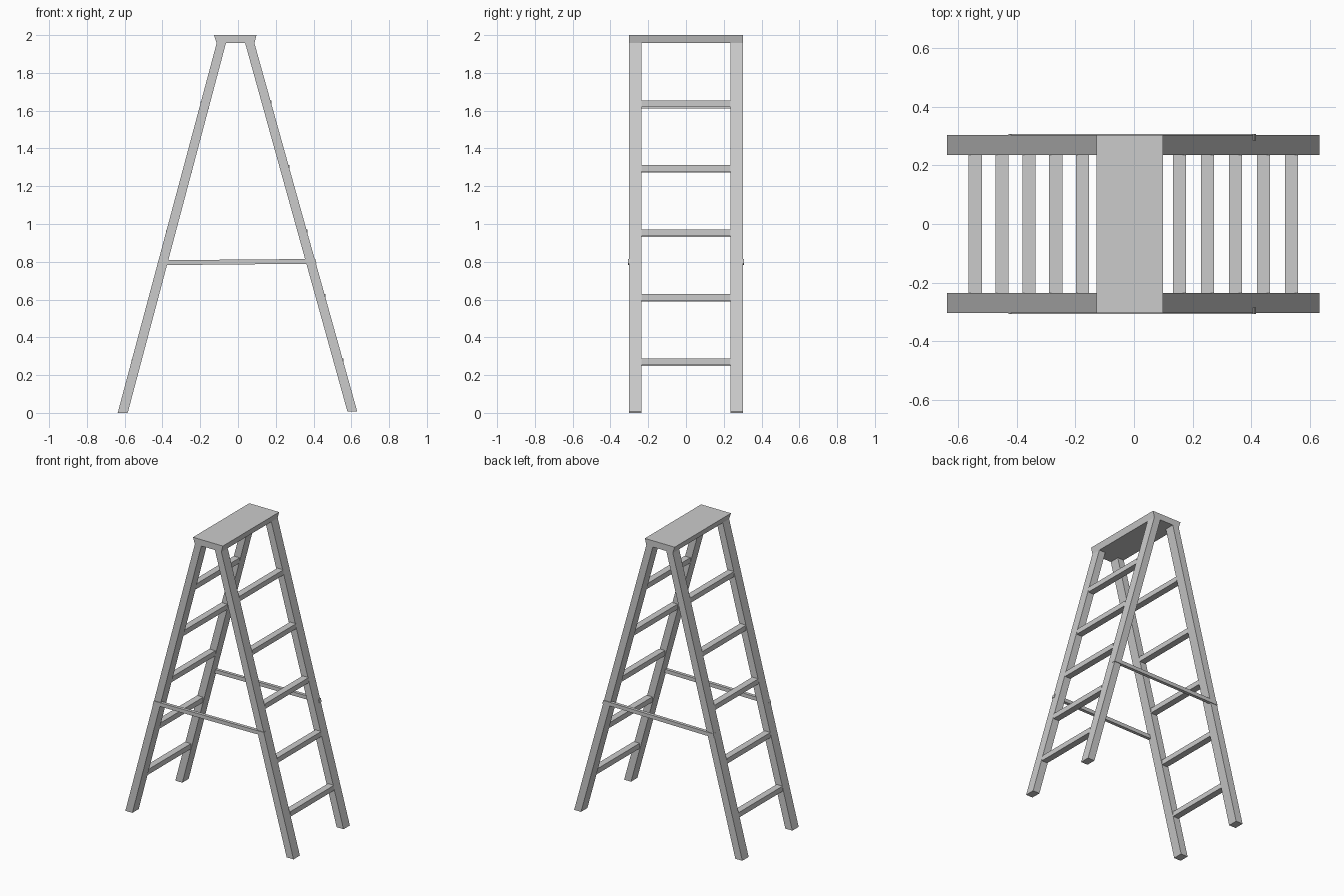
import bpy, bmesh

if "Cube" in bpy.data.objects:
    bpy.data.objects.remove(bpy.data.objects["Cube"])

Y_IN, Y_OUT = 0.235, 0.303


def prism(name, profile, y0, y1):
    """Extrude an (x, z) profile from y0 to y1."""
    bm = bmesh.new()
    face = bm.faces.new([bm.verts.new((x, y0, z)) for x, z in profile])
    ext = bmesh.ops.extrude_face_region(bm, geom=[face])
    verts = [g for g in ext["geom"] if isinstance(g, bmesh.types.BMVert)]
    bmesh.ops.translate(bm, verts=verts, vec=(0, y1 - y0, 0))
    bmesh.ops.recalc_face_normals(bm, faces=bm.faces[:])
    mesh = bpy.data.meshes.new(name)
    bm.to_mesh(mesh)
    bm.free()
    obj = bpy.data.objects.new(name, mesh)
    bpy.context.collection.objects.link(obj)
    return obj


# Flared top platform
Z_CAP = 1.957
prism("top_platform", [(-0.113, Z_CAP), (0.087, Z_CAP), (0.098, 2.0), (-0.127, 2.0)],
      -Y_OUT, Y_OUT)

# Legs: side profiles used on both the front and back
legs = {
    "left_leg": [(-0.637, 0), (-0.584, 0), (-0.064, Z_CAP), (-0.113, Z_CAP)],
    "right_leg": [(0.579, 0.008), (0.631, 0.008), (0.087, Z_CAP), (0.038, Z_CAP)],
}
# Thin spreader bars, ends cut along the leg slope
brace = [(-0.428, 0.782), (0.416, 0.790), (0.409, 0.815), (-0.421, 0.808)]

for side, s in (("front", -1), ("back", 1)):
    for name, profile in legs.items():
        prism(f"{side}_{name}", profile, s * Y_IN, s * Y_OUT)
    prism(f"{side}_spreader_bar", brace, s * 0.285, s * 0.307)

# Rungs: five evenly spaced on each ladder side
for name, x0, z0, dx, dz in (("left_rung", -0.541, 0.266, 0.0915, 0.341),
                             ("right_rung", 0.536, 0.270, -0.0953, 0.3415)):
    for i in range(5):
        x, z = x0 + i * dx, z0 + i * dz
        w, h = 0.0225, 0.0175
        prism(f"{name}_{i + 1}", [(x - w, z - h), (x + w, z - h), (x + w, z + h), (x - w, z + h)],
              -Y_IN, Y_IN)
